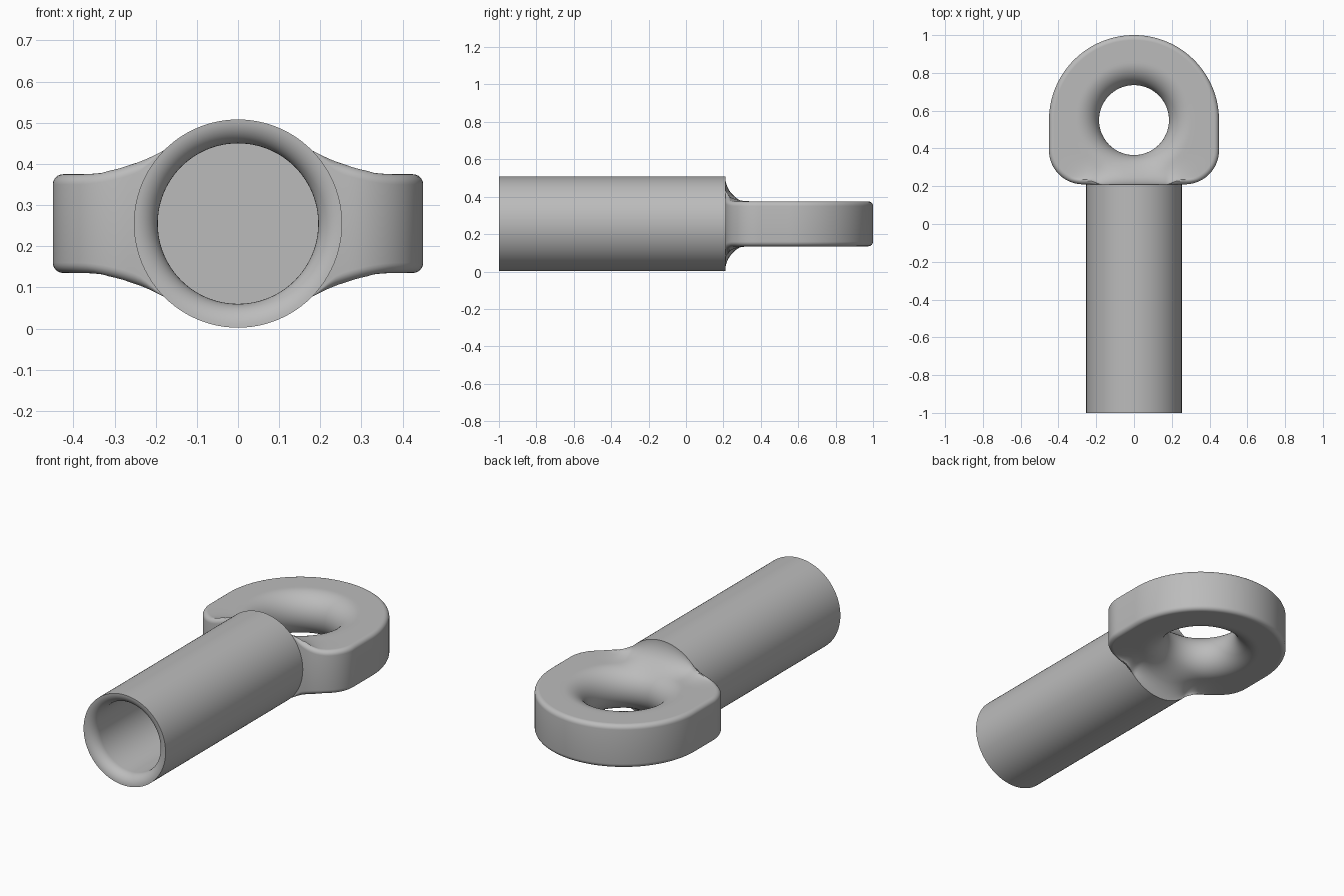
import bpy, bmesh, math
from math import sin, cos, pi, hypot, sqrt

cube = bpy.data.objects.get("Cube")
if cube:
    bpy.data.objects.remove(cube, do_unlink=True)

MID = 0.255          # height of the centre plane
HALF = 0.12          # half thickness of the eye plate
TUBE_R, BORE_R, LIP = 0.253, 0.195, 0.058
JOINT = 0.21         # where the tube meets the plate
EYE_Y, EYE_R, HOLE_R = 0.55, 0.45, 0.185
CORNER, EDGE, FILLET = 0.18, 0.025, 0.125

metal = bpy.data.materials.new("grey metal")
metal.use_nodes = True
colour = (0.5, 0.5, 0.5, 1)
metal.diffuse_color = colour
metal.node_tree.nodes["Principled BSDF"].inputs["Base Color"].default_value = colour


def grid_object(name, rows, closed):
    """Skin a ring of point rows; closed also joins each row's two ends."""
    bm = bmesh.new()
    verts = [[bm.verts.new(p) for p in row] for row in rows]
    n = len(rows[0])
    for i, row in enumerate(verts):
        nxt = verts[(i + 1) % len(verts)]
        for j in range(n if closed else n - 1):
            k = (j + 1) % n
            bm.faces.new((row[j], nxt[j], nxt[k], row[k]))
    bmesh.ops.remove_doubles(bm, verts=bm.verts, dist=1e-5)
    bmesh.ops.recalc_face_normals(bm, faces=bm.faces)
    mesh = bpy.data.meshes.new(name)
    bm.to_mesh(mesh)
    bm.free()
    mesh.materials.append(metal)
    obj = bpy.data.objects.new(name, mesh)
    bpy.context.collection.objects.link(obj)
    bpy.ops.object.select_all(action='DESELECT')
    obj.select_set(True)
    bpy.context.view_layer.objects.active = obj
    bpy.ops.object.shade_smooth_by_angle(angle=math.radians(35))
    return obj


# Tube: lathe with a rounded mouth and a blind bore
profile = [(0, JOINT), (TUBE_R, JOINT), (TUBE_R, -1)]
for i in range(1, 11):
    a = i / 10 * pi / 2
    profile.append((TUBE_R - LIP * sin(a), -1 + LIP * (1 - cos(a))))
profile += [(BORE_R, 0.1), (0, 0.1)]
rows = []
for s in range(96):
    a = 2 * pi * s / 96
    rows.append([(r * cos(a), y, MID + r * sin(a)) for r, y in profile])
grid_object("socket_tube", rows, False)


# Eye plate: outline is round at the back with two rounded front corners
def outline(x, y):
    if y >= 0:
        return hypot(x, y) - EYE_R
    a = abs(x) - (EYE_R - CORNER)
    b = -y - (EYE_Y - JOINT - CORNER)
    return (hypot(a, b) if a > 0 and b > 0 else max(a, b)) - CORNER


def reach(dx, dy, inset):
    lo, hi = 0.0, 1.0
    for _ in range(40):
        m = (lo + hi) / 2
        if outline(m * dx, m * dy) < -inset:
            lo = m
        else:
            hi = m
    return lo


def smooth(t):
    t = min(max(t, 0), 1)
    return t * t * (3 - 2 * t)


def blend(x, y):
    """Extra height of the concave fillet rising to the tube end."""
    x = abs(x)
    if x < 0.18:
        rise = sqrt(TUBE_R ** 2 - x * x) - HALF
    else:
        rise = 0.058 * max(0, (0.4 - x) / 0.22) ** 2
    start = JOINT + EDGE * smooth((x - 0.17) / 0.08)
    t = min(max((y - start) / FILLET, 0), 1)
    return rise * (1 - sqrt(1 - (1 - t) ** 2))


rows = []
for s in range(216):
    a = 2 * pi * s / 216
    dx, dy = sin(a), cos(a)
    rim = reach(dx, dy, 0)
    front = dy < 0 and rim * dy < JOINT - EYE_Y + 0.01
    edge = EDGE * smooth((abs(rim * dx) - 0.17) / 0.08) if front else EDGE
    edge = max(edge, 0.0005)
    half = []
    # flared hole
    flare = HOLE_R + HALF
    for i in range(15):
        b = i / 14 * pi / 2
        half.append((flare - HALF * cos(b), HALF * sin(b)))
    # top face, denser toward the rim
    inner = reach(dx, dy, edge)
    for i in range(1, 13):
        t = 1 - (1 - i / 12) ** 2
        half.append((flare + (inner - flare) * t, HALF))
    # rounded outer edge
    for i in range(1, 7):
        b = i / 6 * pi / 2
        half.append((reach(dx, dy, edge * (1 - sin(b))), HALF - edge * (1 - cos(b))))
    top = []
    for r, h in half:
        x, y = r * dx, EYE_Y + r * dy
        top.append((x, y, h + blend(x, y)))
    upper = [(x, y, MID + h) for x, y, h in top]
    lower = [(x, y, MID - h) for x, y, h in reversed(top[1:])]
    rows.append(upper + lower)
grid_object("eye_plate", rows, True)
